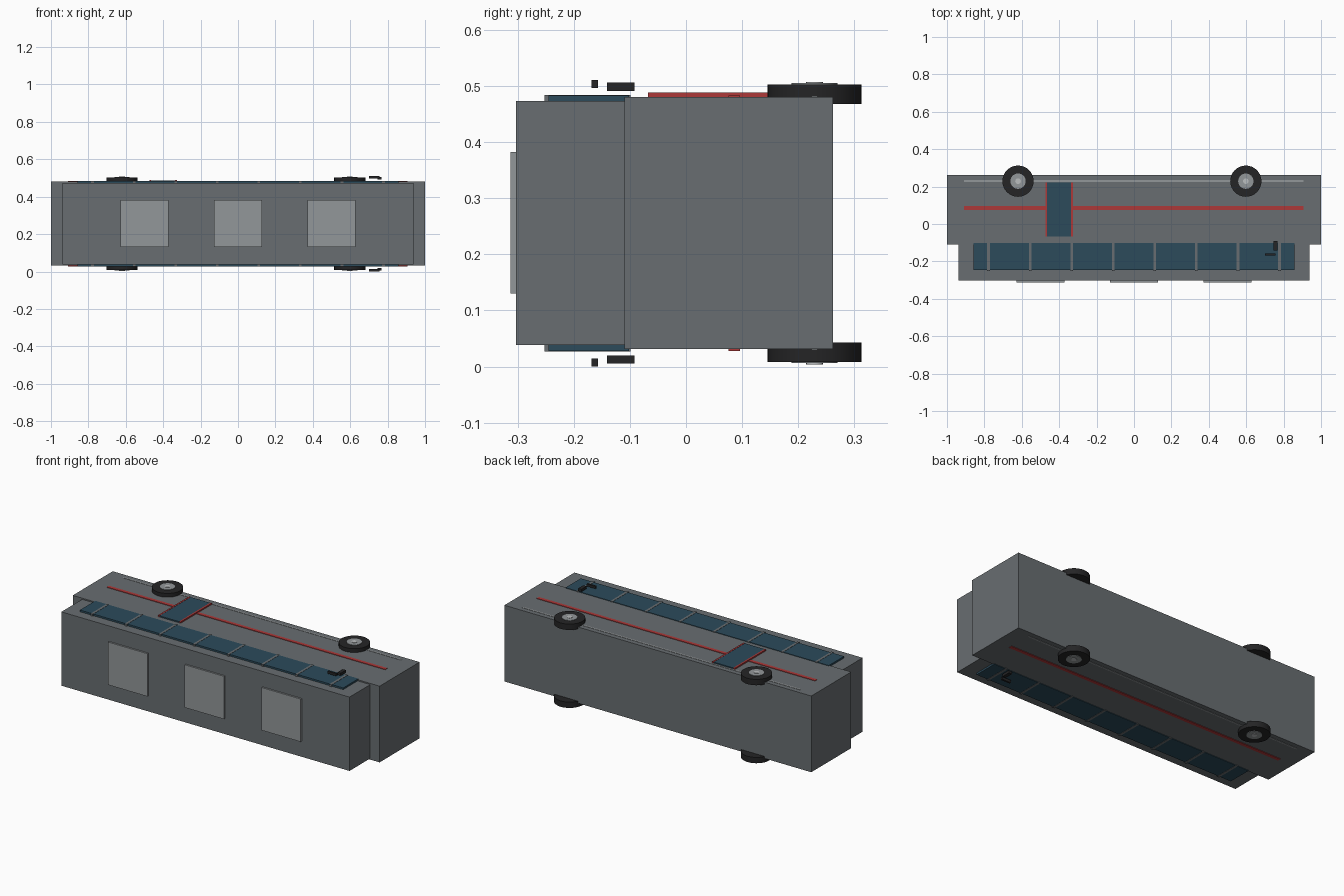
import bpy
from mathutils import Matrix

cube = bpy.data.objects.get("Cube")
if cube:
    bpy.data.objects.remove(cube, do_unlink=True)

MID = 0.2555  # height of the mirror plane between both bus sides


def material(name, r, g, b):
    m = bpy.data.materials.new(name)
    m.use_nodes = True
    m.diffuse_color = (r, g, b, 1)
    bsdf = next(n for n in m.node_tree.nodes if n.type == 'BSDF_PRINCIPLED')
    bsdf.inputs["Base Color"].default_value = (r, g, b, 1)
    return m


GREY = material("body grey", 0.14, 0.155, 0.165)
PALE = material("pale grey", 0.29, 0.31, 0.32)
GLASS = material("blue glass", 0.025, 0.07, 0.105)
RED = material("red trim", 0.42, 0.04, 0.04)
BLACK = material("black rubber", 0.018, 0.018, 0.019)
CAP = material("bright metal", 0.5, 0.52, 0.53)


def finish(obj, name, mat):
    obj.name = name
    obj.data.materials.append(mat)
    return obj


def box(name, mat, x, y, z):
    """Box from (min, max) pairs on each axis."""
    bpy.ops.mesh.primitive_cube_add(size=1)
    obj = bpy.context.object
    lims = (x, y, z)
    size = [b - a for a, b in lims]
    mid = [(a + b) / 2 for a, b in lims]
    obj.data.transform(Matrix.Translation(mid) @ Matrix.Diagonal((*size, 1)))
    return finish(obj, name, mat)


def side_box(name, mat, x, y, d, sides=(1, -1)):
    """Box on the bus flanks; d is the distance range from the mid plane."""
    for s in sides:
        z = sorted((MID + s * d[0], MID + s * d[1]))
        box(name, mat, x, y, z)


def disc(name, mat, x, y, radius, d, s, sides=32):
    bpy.ops.mesh.primitive_cylinder_add(
        vertices=sides, radius=radius, depth=d[1] - d[0],
        location=(x, y, MID + s * (d[0] + d[1]) / 2))
    finish(bpy.context.object, name, mat)
    bpy.ops.object.shade_smooth_by_angle()


# Body: wide lower part and narrower upper part, lying on its side
box("lower_body", GREY, (-1, 1), (-0.11, 0.262), (0.031, 0.48))
box("upper_body", GREY, (-0.939, 0.939), (-0.303, -0.1), (0.038, 0.473))

# Roof hatches
for x in (-0.5, 0, 0.5):
    box("roof_hatch", PALE, (x - 0.128, x + 0.128),
        (-0.313, -0.3), (0.13, 0.382))

# Window bands and pillars
side_box("window_band", GLASS, (-0.859, 0.857), (-0.245, -0.102), (0.21, 0.2275))
for i in range(8):
    x = -0.778 + i * 0.2223
    side_box("window_pillar", GREY, (x - 0.007, x + 0.007),
             (-0.252, -0.099), (0.21, 0.2287))

# Stripes along both flanks
side_box("red_stripe", RED, (-0.908, 0.906), (0.076, 0.096), (0.22, 0.2275))
side_box("skirt_trim", PALE, (-0.908, 0.906), (0.224, 0.234), (0.22, 0.2262))

# Door with red edge strips, on one flank only
side_box("door", GLASS, (-0.466, -0.334), (-0.068, 0.222), (0.22, 0.2315), (1,))
for x in (-0.469, -0.331):
    side_box("door_edge", RED, (x - 0.005, x + 0.005),
             (-0.068, 0.222), (0.22, 0.2325), (1,))

# Wheels with hub and cap
for x in (-0.62, 0.598):
    for s in (1, -1):
        disc("tyre", BLACK, x, 0.229, 0.0835, (0.2125, 0.247), s)
        disc("hub", PALE, x, 0.229, 0.041, (0.23, 0.2495), s)
        disc("hub_cap", CAP, x, 0.229, 0.015, (0.24, 0.2515), s, 16)

# Side mirrors
side_box("mirror_arm", BLACK, (0.7, 0.757), (-0.168, -0.157), (0.241, 0.2555))
side_box("mirror", BLACK, (0.747, 0.768), (-0.141, -0.092), (0.2355, 0.2505))
